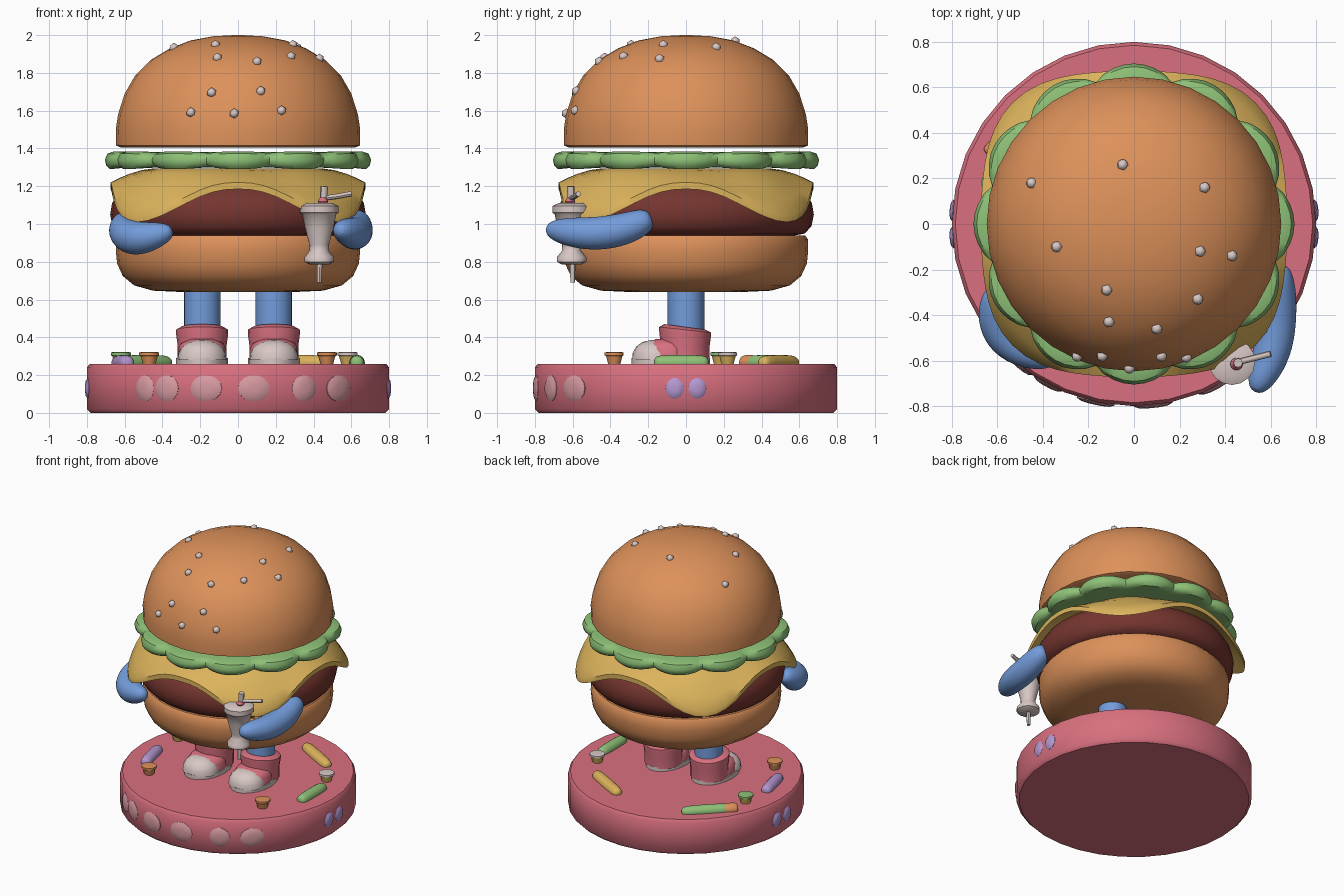
import bpy, bmesh
from math import sin, cos, pi, hypot
from mathutils import Vector

if "Cube" in bpy.data.objects:
    bpy.data.objects.remove(bpy.data.objects["Cube"])


def material(name, hex_code):
    channels = [int(hex_code[i:i + 2], 16) / 255 for i in (0, 2, 4)]
    linear = [((c + 0.055) / 1.055) ** 2.4 for c in channels] + [1]
    mat = bpy.data.materials.new(name)
    mat.use_nodes = True
    mat.diffuse_color = linear
    mat.node_tree.nodes["Principled BSDF"].inputs["Base Color"].default_value = linear
    return mat


bun = material("bun orange", "DD915A")
blue = material("limb blue", "739CDB")
pink = material("base pink", "D9707F")
cream = material("pale cream", "D8C8C5")
green = material("lettuce green", "8EC177")
yellow = material("cheese yellow", "DDB45C")
brown = material("patty brown", "75352F")
purple = material("soft purple", "B497D0")
blush = material("pale pink", "D69AA0")


def finish(name, bm, mat, smooth=0):
    bmesh.ops.recalc_face_normals(bm, faces=bm.faces)
    mesh = bpy.data.meshes.new(name)
    bm.to_mesh(mesh)
    bm.free()
    mesh.materials.append(mat)
    ob = bpy.data.objects.new(name, mesh)
    bpy.context.collection.objects.link(ob)
    if smooth:
        ob.modifiers.new("round", "SUBSURF").levels = smooth
        ob.modifiers["round"].render_levels = smooth
    bpy.ops.object.select_all(action="DESELECT")
    ob.select_set(True)
    bpy.context.view_layer.objects.active = ob
    bpy.ops.object.shade_smooth_by_angle(angle=pi / 4)
    return ob


def loft(name, rings, mat, smooth=0):
    """Skin a list of equal point rings and cap both ends."""
    bm = bmesh.new()
    rows = [[bm.verts.new(p) for p in ring] for ring in rings]
    n = len(rows[0])
    for low, high in zip(rows, rows[1:]):
        for i in range(n):
            j = (i + 1) % n
            bm.faces.new((low[i], low[j], high[j], high[i]))
    bm.faces.new(rows[0])
    bm.faces.new(rows[-1])
    return finish(name, bm, mat, smooth)


def angles(n):
    return [2 * pi * i / n for i in range(n)]


def ellipse(x, y, z, rx, ry, slope=0, n=20):
    return [(x + rx * cos(a), y + ry * sin(a), z - slope * sin(a)) for a in angles(n)]


def lathe(name, profile, mat, x=0, y=0, n=32):
    return loft(name, [ellipse(x, y, z, r, r, 0, n) for r, z in profile], mat)


def tube(name, path, radii, mat, smooth=1, n=10):
    pts = [Vector(p) for p in path]
    rings = []
    for i, (p, r) in enumerate(zip(pts, radii)):
        along = pts[min(i + 1, len(pts) - 1)] - pts[max(i - 1, 0)]
        u = along.orthogonal().normalized()
        if abs(along.normalized().z) < 0.9:
            u = along.cross(Vector((0, 0, 1))).normalized()
        v = along.cross(u).normalized()
        rings.append([p + r * (cos(a) * u + sin(a) * v) for a in angles(n)])
    return loft(name, rings, mat, smooth)


def pill(name, start, end, mat, r=0.045):
    a, b = Vector(start + (0.265,)), Vector(end + (0.265,))
    steps = (0, 0.04, 0.15, 0.85, 0.96, 1)
    tube(name, [a.lerp(b, t) for t in steps],
         [r * k for k in (0.4, 0.8, 1, 1, 0.8, 0.4)], mat)


# Round stand with medallions set into the rim
lathe("stand", [(.78, 0), (.8, .02), (.8, .24), (.785, .26)], pink)


def medallion(name, angle, half_width, half_height, mat):
    out = Vector((cos(angle), sin(angle), 0))
    side = Vector((-sin(angle), cos(angle), 0))
    centre = out * 0.79 + Vector((0, 0, 0.13))
    rings = [[centre + out * d + k * (side * half_width * cos(a)
             + Vector((0, 0, half_height * sin(a)))) for a in angles(14)]
             for d, k in ((-.03, 1), (.008, 1), (.018, .75), (.022, .3))]
    loft(name, rings, mat)


for x, w in ((-.5, .06), (-.37, .07), (-.16, .085), (.08, .085), (.34, .07), (.55, .085)):
    medallion("front_medallion", -pi / 2 + x / 0.75, w, 0.07, blush)
for centre in (0, pi):
    for offset in (-.075, .075):
        medallion("side_medallion", centre + offset, 0.048, 0.055, purple)

# Sprinkles and little cups lying on the stand
pill("yellow_sprinkle", (.15, .58), (.47, .4), yellow)
pill("green_sprinkle", (.63, -.17), (.63, .12), green)
pill("purple_sprinkle", (-.58, -.28), (-.64, -.02), purple)
pill("long_green_sprinkle", (-.36, .57), (-.62, .32), green)
pill("sprinkle_tip", (-.57, .37), (-.64, .3), bun)
for x, y, body, top in ((.47, -.38, bun, bun), (-.47, -.38, bun, bun),
                        (.58, .22, yellow, cream), (-.62, .18, yellow, green)):
    lathe("cup", [(.033, .255), (.045, .3)], body, x, y, 10)
    lathe("cup_rim", [(.045, .3), (.053, .305), (.053, .32), (.04, .322)], top, x, y, 10)

# Legs and shoes
for side in (-1, 1):
    x = side * 0.19
    lathe("leg", [(.097, .3), (.097, .68)], blue, x, 0, 20)
    loft("shoe_sole", [ellipse(x, -.08, z, .138, .208) for z in (.255, .29)], cream)
    loft("shoe_heel", [ellipse(x, -.005, z, rx, ry, s) for z, rx, ry, s in
         ((.28, .13, .13, 0), (.36, .13, .13, .005), (.42, .138, .137, .015),
          (.44, .138, .137, .015), (.455, .11, .11, .015))], pink)
    loft("shoe_vamp", [ellipse(x, -.09, z, .13 * k, .14 * k) for z, k in
         ((.28, 1), (.34, .98), (.37, .85), (.39, .5))], pink)
    loft("toe_cap", [ellipse(x, -.165, z, .128 * k, .12 * k) for z, k in
         ((.28, 1), (.315, .98), (.35, .83), (.375, .55), (.385, .2))], cream)

# Burger layers
lathe("bottom_bun", [(.3, .64), (.45, .647), (.55, .675), (.61, .725), (.64, .79),
                     (.647, .86), (.645, .92), (.63, .94)], bun)
lathe("patty", [(.5, .925), (.63, .95), (.665, .99), (.677, 1.05), (.667, 1.11),
                (.63, 1.17), (.55, 1.21)], brown)


def cheese_ring(t, lift):
    ring = []
    for a in angles(64):
        corner = abs(sin(2 * a)) ** 2.5
        r = t * (0.675 + 0.08 * corner)
        drop = (0.075 + 0.175 * corner) * max(0, (t - 0.65) / 0.35) ** 1.7
        ring.append((r * cos(a), r * sin(a), 1.295 + lift - drop))
    return ring


spread = (.4, .65, .75, .85, .93, 1)
loft("cheese_slice", [cheese_ring(t, 0) for t in spread]
     + [cheese_ring(t, -.035) for t in reversed(spread)], yellow)


def lettuce_ring(inset, z, ruffle):
    ring = []
    for a in angles(96):
        lobe = abs(cos(6 * a)) ** 0.8
        r = (0.645 + 0.06 * lobe) * inset
        ring.append((r * cos(a), r * sin(a), z + ruffle * lobe))
    return ring


loft("lettuce", [lettuce_ring(k, z, f) for k, z, f in
     ((.7, 1.31, 0), (.9, 1.3, -.005), (.96, 1.305, -.015), (.99, 1.32, -.01),
      (1, 1.34, 0), (.98, 1.365, .008), (.93, 1.375, .01), (.7, 1.38, 0))], green)

crown = [(.62, 1.405), (.645, 1.415), (.647, 1.5), (.635, 1.58), (.6, 1.69), (.545, 1.785),
         (.46, 1.87), (.36, 1.93), (.25, 1.972), (.13, 1.994), (.02, 2)]
lathe("top_bun", crown, bun)

# Sesame seeds follow the bun profile
for x, y in ((-.05, .26), (-.45, .18), (.31, .16), (-.34, -.1), (.29, -.12), (.43, -.14),
             (-.12, -.29), (.28, -.33), (-.11, -.43), (.1, -.46), (-.25, -.58),
             (-.14, -.58), (-.02, -.633), (.12, -.58), (.23, -.585)):
    r = hypot(x, y)
    for (r0, z0), (r1, z1) in zip(crown[2:], crown[3:]):
        if r1 <= r <= r0:
            z = z0 + (z1 - z0) * (r0 - r) / (r0 - r1)
    bm = bmesh.new()
    bmesh.ops.create_icosphere(bm, subdivisions=1, radius=0.027)
    bmesh.ops.translate(bm, verts=bm.verts, vec=(x, y, z))
    finish("sesame_seed", bm, cream)

# Arms
tube("left_arm", [(.63, -.18, 1.03), (.63, -.21, 1.02), (.63, -.3, .98), (.625, -.43, .95),
                  (.61, -.56, .95), (.56, -.68, .965), (.53, -.74, .975)],
     [.035, .07, .09, .095, .09, .07, .03], blue, 2)
tube("right_arm", [(-.61, -.28, 1.03), (-.61, -.32, 1.01), (-.61, -.4, .96), (-.57, -.49, .925),
                   (-.49, -.55, .925), (-.4, -.585, .95), (-.345, -.6, .965)],
     [.035, .065, .09, .1, .09, .065, .03], blue, 2)

# Milkshake with a bent straw
lathe("shake_glass", [(.05, .785), (.078, .8), (.078, .825), (.05, .86), (.052, .89),
                      (.075, .98), (.09, 1.05), (.102, 1.06), (.102, 1.095), (.07, 1.11)],
      cream, .43, -.605, 16)
tube("straw", [(.43, -.6, .69), (.435, -.6, .9), (.457, -.61, 1.2)], [.012, .018, .02], cream, 0, 8)
tube("straw_bend", [(.44, -.61, 1.135), (.52, -.59, 1.145), (.6, -.57, 1.16)],
     [.014, .014, .014], cream, 0, 8)
lathe("cherry", [(.015, 1.1), (.028, 1.12), (.015, 1.14)], pink, .45, -.615, 10)
